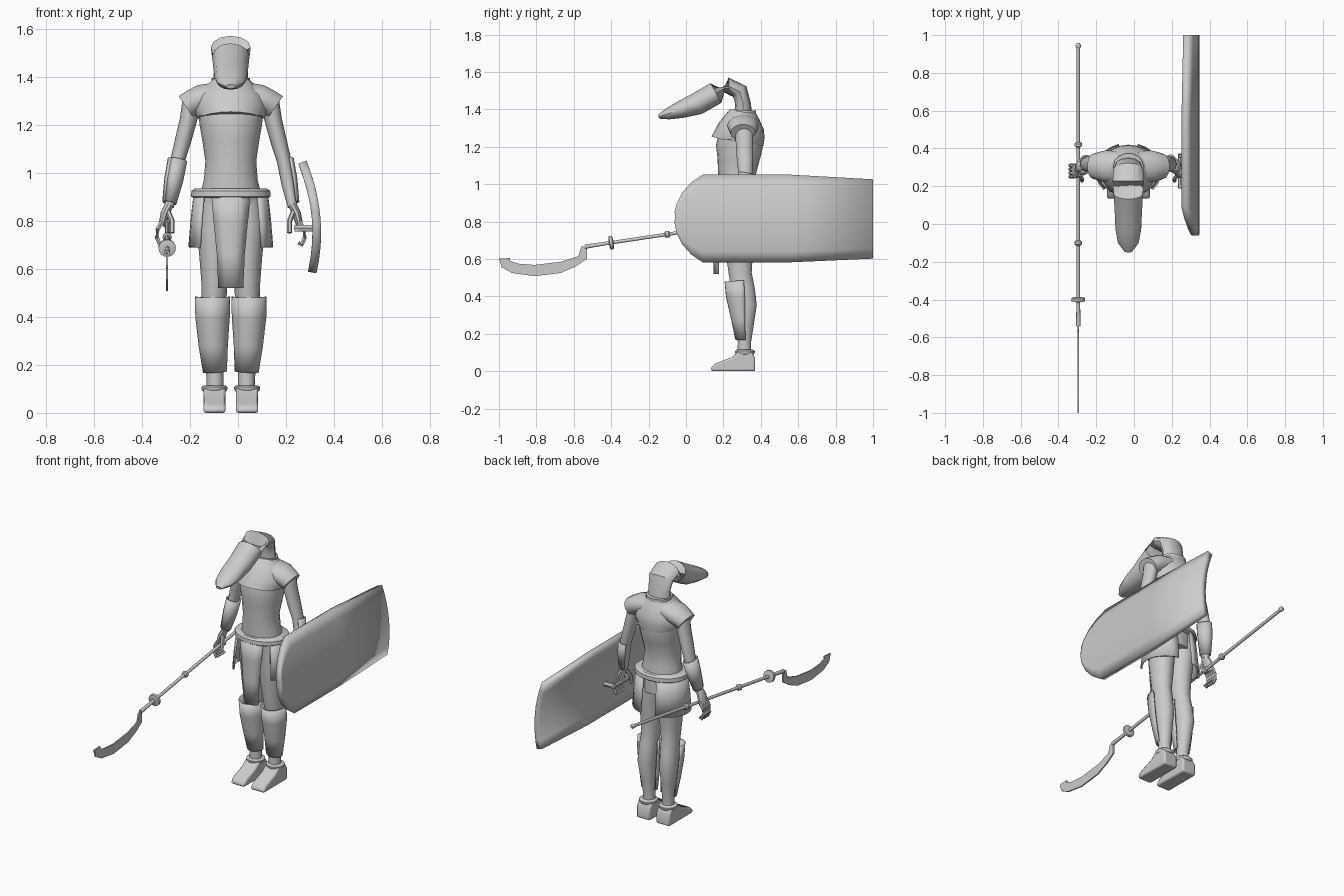
import bpy, bmesh, math
from mathutils import Vector

cube = bpy.data.objects.get("Cube")
if cube:
    bpy.data.objects.remove(cube, do_unlink=True)

CX = -0.03          # body centre line
SPEAR_X = -0.295
X, Y = Vector((1, 0, 0)), Vector((0, 1, 0))

grey = bpy.data.materials.new("plain grey")
grey.use_nodes = True
grey.diffuse_color = (0.6, 0.6, 0.6, 1)
grey.node_tree.nodes["Principled BSDF"].inputs["Base Color"].default_value = (0.6, 0.6, 0.6, 1)


def finish(name, bm, angle=40, solid=0, bevel=0, subsurf=0):
    bmesh.ops.recalc_face_normals(bm, faces=bm.faces)
    mesh = bpy.data.meshes.new(name)
    bm.to_mesh(mesh)
    bm.free()
    mesh.materials.append(grey)
    ob = bpy.data.objects.new(name, mesh)
    bpy.context.collection.objects.link(ob)
    if solid:
        m = ob.modifiers.new("thickness", "SOLIDIFY")
        m.thickness, m.offset = solid, 0
    if bevel:
        m = ob.modifiers.new("bevel", "BEVEL")
        m.width, m.segments = bevel, 2
    if subsurf:
        ob.modifiers.new("smooth", "SUBSURF").levels = subsurf
    bpy.ops.object.select_all(action="DESELECT")
    ob.select_set(True)
    bpy.context.view_layer.objects.active = ob
    bpy.ops.object.shade_smooth_by_angle(angle=math.radians(angle))
    return ob


def tube(name, rings, side=X, n=14, arc=None, **kw):
    """Loft ellipses along a path; ring = (x, y, z, side radius, other radius)."""
    bm = bmesh.new()
    pts = [Vector(r[:3]) for r in rings]
    start, end = arc or (0, 360)
    count = n + 1 if arc else n
    loops = []
    for i, r in enumerate(rings):
        t = (pts[min(i + 1, len(pts) - 1)] - pts[max(i - 1, 0)]).normalized()
        u = (side - t * side.dot(t)).normalized()
        v = u.cross(t)
        if v.y + v.z * 0.1 < 0:
            v = -v
        loop = []
        for k in range(count):
            a = math.radians(start + (end - start) * k / n)
            loop.append(bm.verts.new(pts[i] + u * r[3] * math.cos(a) + v * r[4] * math.sin(a)))
        loops.append(loop)
    for a, b in zip(loops, loops[1:]):
        for k in range(n):
            j = (k + 1) % count
            bm.faces.new((a[k], a[j], b[j], b[k]))
    if not arc:
        bm.faces.new(loops[0])
        bm.faces.new(loops[-1])
    return finish(name, bm, **kw)


def plate(name, outline, x0, x1, **kw):
    """Extrude a (y, z) outline from x0 to x1."""
    bm = bmesh.new()
    face = bm.faces.new([bm.verts.new((x0, y, z)) for y, z in outline])
    ext = bmesh.ops.extrude_face_region(bm, geom=[face])
    for v in ext["geom"]:
        if isinstance(v, bmesh.types.BMVert):
            v.co.x = x1
    return finish(name, bm, **kw)


def sheet(name, rows, **kw):
    """Surface through rows of points."""
    bm = bmesh.new()
    grid = [[bm.verts.new(p) for p in row] for row in rows]
    for a, b in zip(grid, grid[1:]):
        for k in range(len(a) - 1):
            bm.faces.new((a[k], a[k + 1], b[k + 1], b[k]))
    return finish(name, bm, **kw)


# Hooked head and neck
tube("head", [(CX, y, z, w, t) for y, z, w, t in (
    (.305, 1.36, .075, .05), (.305, 1.43, .07, .042), (.288, 1.495, .08, .045),
    (.23, 1.523, .083, .048), (.16, 1.487, .078, .06), (.06, 1.43, .072, .06),
    (-.03, 1.398, .068, .046), (-.10, 1.375, .055, .03), (-.147, 1.36, .02, .01))], n=12)

# Torso, mantle and belt
tube("torso", [(CX, y, z, w, d) for y, z, w, d in (
    (.285, .80, .125, .10), (.28, .90, .13, .105), (.275, .97, .112, .10),
    (.272, 1.05, .106, .10), (.28, 1.13, .118, .112), (.285, 1.20, .13, .125),
    (.295, 1.30, .14, .11), (.305, 1.37, .07, .07))], n=20)
mantle = tube("mantle", [(CX, y, z, w, d) for y, z, w, d in (
    (.275, 1.215, .138, .145), (.285, 1.25, .152, .138), (.295, 1.31, .15, .122),
    (.30, 1.36, .105, .092), (.305, 1.39, .075, .07))], n=20)
for v in mantle.data.vertices:
    if v.co.z < 1.23:
        v.co.z += (v.co.y - .13) * .1
tube("collar", [(CX, .305, z, .08, .07) for z in (1.37, 1.395)])
tube("belt", [(CX, .28, z, w, .8 * w) for z, w in (
    (.895, .155), (.902, .166), (.925, .164), (.935, .15))], n=20)

# Front tabard
rows = []
for z, w, y in ((.915, .08, .155), (.8, .07, .152), (.66, .056, .15), (.52, .05, .15)):
    rows.append([(CX + w * k / 2, y + .006 * k * k, z) for k in range(-2, 3)])
sheet("tabard", rows, solid=.008)

for s, label in ((-1, "right"), (1, "left")):
    def at(o):
        return CX + s * o

    # Flared skirt panel around the hip
    rows = []
    for z, rx, ry in ((.915, .15, .122), (.8, .163, .135), (.69, .172, .145)):
        angles = [math.radians(-42 + 115 * k / 8) for k in range(9)]
        rows.append([(at(rx * math.cos(a)), .28 + ry * math.sin(a), z) for a in angles])
    sheet(label + "_skirt_panel", rows, solid=.01)

    # Leg, greave, ankle ring and boot
    tube(label + "_leg", [(at(o), y, z, w, d) for o, y, z, w, d in (
        (.065, .29, .90, .065, .09), (.07, .29, .78, .073, .088), (.066, .285, .64, .064, .075),
        (.068, .29, .52, .053, .063), (.072, .305, .44, .052, .064), (.075, .32, .35, .052, .06),
        (.07, .317, .24, .042, .045), (.066, .312, .15, .035, .036), (.066, .312, .08, .036, .038))])
    tube(label + "_greave", [(at(o), y, z, w, d) for o, y, z, w, d in (
        (.076, .295, .485, .07, .085), (.076, .30, .40, .068, .082),
        (.073, .305, .28, .057, .06), (.066, .31, .17, .046, .042))],
        arc=(-190, 10), solid=.008)
    tube(label + "_ankle_ring", [(at(.068), .315, z, w, w) for z, w in (
        (.09, .048), (.098, .054), (.108, .054), (.115, .045))])
    plate(label + "_boot", [(.37, 0), (.37, .07), (.35, .105), (.28, .105), (.245, .075),
                            (.16, .042), (.135, .022), (.135, 0)],
          at(.022), at(.114), bevel=.01)

    # Sleeve cap, arm and bracer
    tube(label + "_sleeve", [(at(o), .305, z, d, h) for o, z, d, h in (
        (.05, 1.33, .08, .05), (.12, 1.312, .085, .058), (.16, 1.292, .075, .056),
        (.186, 1.274, .066, .056))], side=Y)
    tube(label + "_arm", [(at(o), y, z, w, d) for o, y, z, w, d in (
        (.16, .31, 1.31, .04, .05), (.177, .312, 1.22, .036, .047), (.20, .315, 1.13, .034, .044),
        (.222, .318, 1.05, .03, .038), (.24, .305, .95, .028, .034), (.257, .285, .86, .02, .026))])
    tube(label + "_bracer", [(at(o), y, z, w, d) for o, y, z, w, d in (
        (.222, .318, 1.055, .037, .046), (.238, .305, .97, .036, .042),
        (.256, .287, .875, .026, .032))], arc=(-130 if s < 0 else -50, 130 if s > 0 else 230), n=14, solid=.008)

    # Hand closed around its grip
    tube(label + "_palm", [(at(o), .28, z, w, d) for o, z, w, d in (
        (.255, .87, .018, .024), (.275, .83, .018, .038), (.287, .78, .014, .038))], n=10)
    for k in range(4):
        y = .25 + .02 * k
        tube(label + "_finger", [(at(o), y, z, .01, .01) for o, z in (
            (.285, .80), (.305, .765), (.308, .73), (.295, .70), (.282, .71))], side=Y, n=6)
    tube(label + "_thumb", [(at(o), y, z, .011, .011) for o, y, z in (
        (.262, .26, .84), (.245, .24, .80), (.245, .23, .75))], n=6)

# Curved long shield with one rounded end
rows = []
for y, lo, hi in ((-.06, .79, .85), (-.05, .74, .89), (-.02, .68, .95), (.03, .625, 1.005),
                  (.09, .585, 1.045), (.55, .585, 1.045), (1, .605, 1.02)):
    zs = [lo + (hi - lo) * k / 8 for k in range(9)]
    rows.append([(.328 - .69 * (z - .75) ** 2, y, z) for z in zs])
sheet("shield", rows, solid=.036)
tube("shield_grip", [(.245, y, .77, .012, .012) for y in (.19, .37)], n=8)
for y in (.2, .36):
    tube("shield_bracket", [(x, y, .77, .012, .016) for x in (.235, .32)], side=Y, n=6)

# Polearm: shaft, rings, guard and hooked blade
def shaft(name, rings, n=10):
    tube(name, [(SPEAR_X, y, .747 + .15 * y, r, r) for y, r in rings], n=n)


shaft("polearm_shaft", ((.95, .0095), (-.40, .0095), (-.54, .012)))
for y in (.42, .27, -.10):
    shaft("shaft_ring", ((y + .014, .012), (y + .007, .019), (y - .007, .019), (y - .014, .012)))
shaft("shaft_butt", ((.958, .007), (.95, .014), (.94, .014), (.93, .01)))
shaft("guard_disc", ((-.388, .02), (-.392, .036), (-.408, .036), (-.412, .02)), n=16)
plate("blade", [(-.53, .67), (-.56, .665), (-.575, .615), (-.67, .585), (-.81, .568), (-.9, .575),
                (-.94, .59), (-.94, .605), (-1, .602), (-.985, .555), (-.93, .525), (-.81, .508),
                (-.67, .525), (-.59, .56), (-.53, .60)], SPEAR_X - .004, SPEAR_X + .004)
